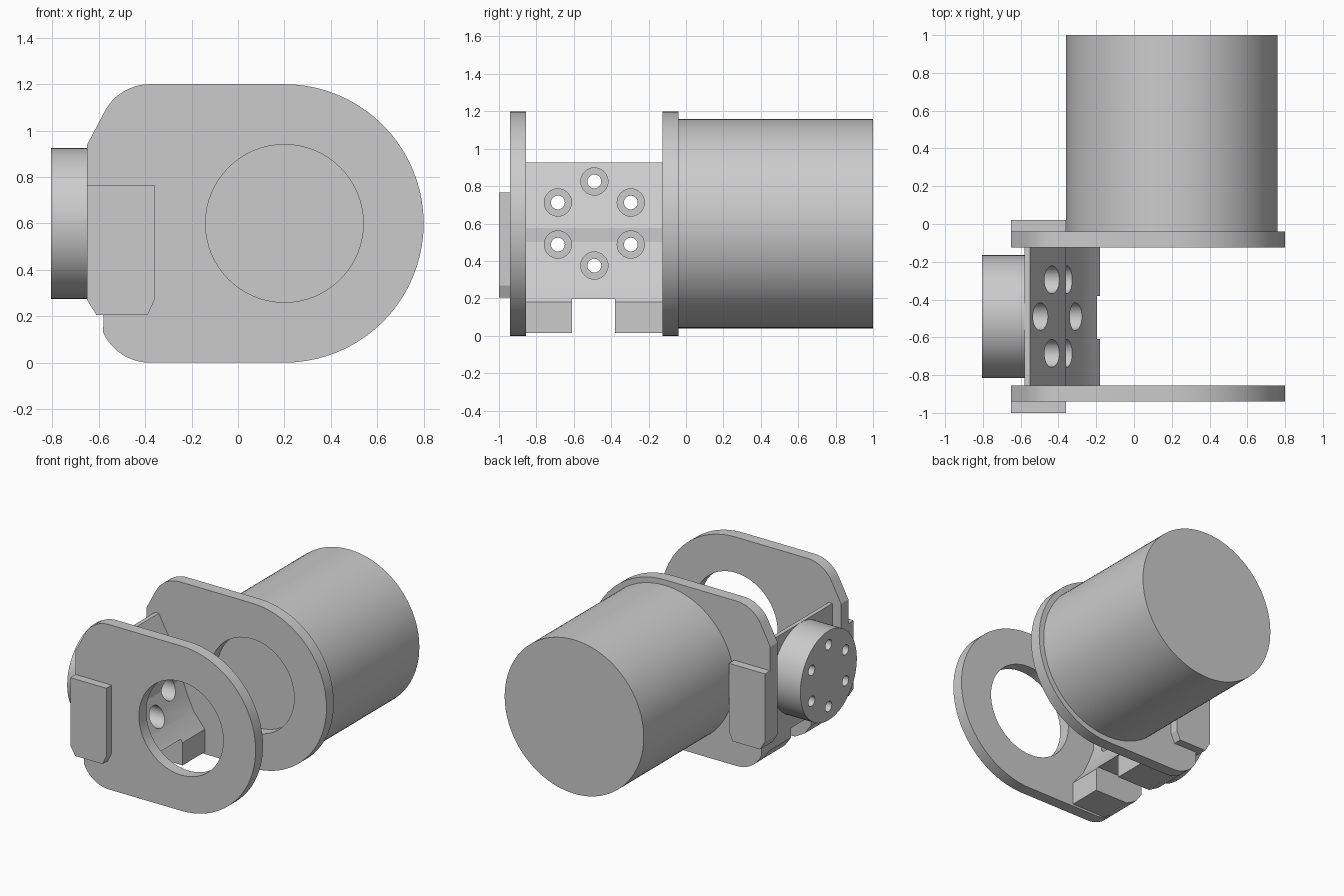
import bpy, bmesh
from math import sin, cos, pi, radians
from mathutils import Matrix, Vector

cube = bpy.data.objects.get("Cube")
if cube:
    bpy.data.objects.remove(cube, do_unlink=True)

grey = bpy.data.materials.new("machined_grey")
grey.use_nodes = True
grey.diffuse_color = (0.6, 0.6, 0.6, 1)
grey.node_tree.nodes["Principled BSDF"].inputs["Base Color"].default_value = (0.6, 0.6, 0.6, 1)


def make_object(name, bm):
    bmesh.ops.recalc_face_normals(bm, faces=bm.faces)
    mesh = bpy.data.meshes.new(name)
    bm.to_mesh(mesh)
    bm.free()
    mesh.materials.append(grey)
    obj = bpy.data.objects.new(name, mesh)
    bpy.context.collection.objects.link(obj)
    return obj


def prism(name, outline, y0, y1):
    """Extrude an (x, z) outline along y."""
    bm = bmesh.new()
    face = bm.faces.new([bm.verts.new((x, y0, z)) for x, z in outline])
    moved = bmesh.ops.extrude_face_region(bm, geom=[face])["geom"]
    bmesh.ops.translate(bm, vec=(0, y1 - y0, 0),
                        verts=[v for v in moved if isinstance(v, bmesh.types.BMVert)])
    return make_object(name, bm)


def cylinders(name, axis, ends, radius, centres, segments=64):
    """Round bars along x or y; centres are 3D points with the axis value ignored."""
    bm = bmesh.new()
    a, b = ends
    turn = Matrix.Rotation(pi / 2, 4, "Y" if axis == 0 else "X")
    for c in centres:
        pos = Vector(c)
        pos[axis] = (a + b) / 2
        bmesh.ops.create_cone(bm, cap_ends=True, segments=segments, radius1=radius,
                              radius2=radius, depth=b - a,
                              matrix=Matrix.Translation(pos) @ turn)
    return make_object(name, bm)


def select_only(obj):
    bpy.ops.object.select_all(action="DESELECT")
    obj.select_set(True)
    bpy.context.view_layer.objects.active = obj


def cut(obj, cutter):
    select_only(obj)
    mod = obj.modifiers.new("cut", "BOOLEAN")
    mod.operation, mod.solver, mod.object = "DIFFERENCE", "EXACT", cutter
    bpy.ops.object.modifier_apply(modifier=mod.name)


def arc(cx, cz, r, start, end, steps):
    angles = [radians(start + (end - start) * i / steps) for i in range(steps + 1)]
    return [(cx + r * cos(t), cz + r * sin(t)) for t in angles]


# Fork plates with a large bore, each carrying an outer pad
plate_outline = (arc(0.2, 0.6, 0.6, -90, 90, 40) + arc(-0.38, 0.98, 0.22, 90, 150, 10)
                 + [(-0.65, 0.94), (-0.65, 0.27), (-0.61, 0.205), (-0.58, 0.205)]
                 + arc(-0.38, 0.22, 0.22, 204, 270, 10))
pad_outline = [(-0.65, 0.765), (-0.65, 0.27), (-0.61, 0.205),
               (-0.39, 0.205), (-0.36, 0.27), (-0.36, 0.765)]
front_plate = prism("front_plate", plate_outline, -0.94, -0.855)
back_plate = prism("back_plate", plate_outline, -0.125, -0.04)
front_pad = prism("front_pad", pad_outline, -1.0, -0.94)
back_pad = prism("back_pad", pad_outline, -0.04, 0.02)
bore = cylinders("plate_bore", 1, (-1.2, -0.02), 0.34, [(0.2, 0, 0.6)])
cut(front_plate, bore)
cut(back_plate, bore)

# Motor body
motor = cylinders("motor_body", 1, (-0.04, 1.0), 0.56, [(0.2, 0, 0.6)], 96)

# Sloped bridge joining the plates, with a notch between its two feet
bridge_outline = [(-0.58, 0.925), (-0.55, 0.925), (-0.36, 0.575), (-0.36, 0.5),
                  (-0.32, 0.395), (-0.27, 0.29), (-0.18, 0.18), (-0.18, 0.015),
                  (-0.45, 0.015), (-0.53, 0.06), (-0.58, 0.13)]
bridge = prism("bridge", bridge_outline, -0.855, -0.125)
notch = prism("notch_cutter", [(-0.9, -0.1), (0, -0.1), (0, 0.2), (-0.9, 0.2)], -0.61, -0.38)
cut(bridge, notch)

# Round mounting flange on the outer side
flange = cylinders("mounting_flange", 0, (-0.805, -0.58), 0.325, [(0, -0.49, 0.6)])

# Ring of counterbored bolt holes through bridge and flange
ring = [(0, -0.49 + 0.225 * sin(i * pi / 3), 0.6 + 0.225 * cos(i * pi / 3)) for i in range(6)]
bolt_holes = cylinders("bolt_hole_cutter", 0, (-0.9, 0), 0.037, ring, 24)
counterbores = cylinders("counterbore_cutter", 0, (-0.65, 0), 0.073, ring, 32)
for part in (bridge, flange):
    cut(part, counterbores)
    cut(part, bolt_holes)

for helper in (bore, notch, bolt_holes, counterbores):
    bpy.data.objects.remove(helper, do_unlink=True)

for part in (front_plate, back_plate, front_pad, back_pad, motor, bridge, flange):
    select_only(part)
    bpy.ops.object.shade_smooth_by_angle(angle=radians(20))
